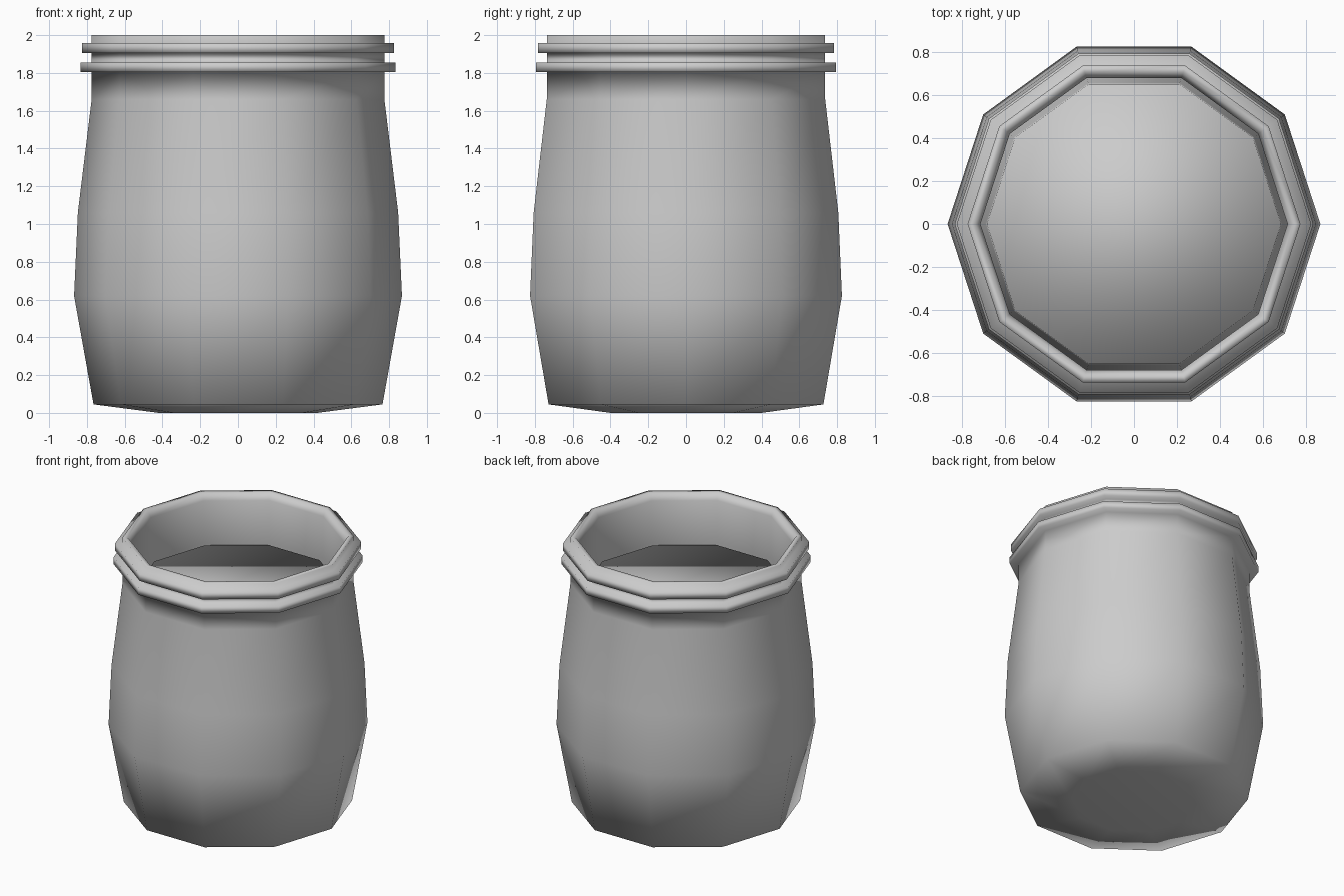
import bpy, bmesh, math

if "Cube" in bpy.data.objects:
    bpy.data.objects.remove(bpy.data.objects["Cube"])

SIDES = 10


def lathe(name, profile):
    """Spin a (radius, z) profile into a low-poly solid, capping both ends."""
    bm = bmesh.new()
    rings = []
    for r, z in profile:
        rings.append([bm.verts.new((r * math.cos(2 * math.pi * i / SIDES),
                                    r * math.sin(2 * math.pi * i / SIDES), z))
                      for i in range(SIDES)])
    for a, b in zip(rings, rings[1:]):
        for i in range(SIDES):
            j = (i + 1) % SIDES
            bm.faces.new((a[i], a[j], b[j], b[i]))
    bm.faces.new(rings[0][::-1])
    bm.faces.new(rings[-1])
    bmesh.ops.recalc_face_normals(bm, faces=bm.faces)
    for f in bm.faces:
        f.smooth = True
    mesh = bpy.data.meshes.new(name)
    bm.to_mesh(mesh)
    bm.free()
    obj = bpy.data.objects.new(name, mesh)
    bpy.context.collection.objects.link(obj)
    return obj


NECK = 0.775


def collar(radius, z0, z1):
    """Profile points of one raised ring on the neck."""
    return [(NECK, z0), (radius, z0), (radius, z1), (NECK, z1)]


# Jar: outside from base to rim, then back down the inner wall to the floor
body = [(0.42, 0.0), (0.765, 0.045), (0.868, 0.62), (0.848, 1.06), (NECK, 1.66)]
rim = [(NECK, 2.0), (0.74, 2.0)]
inside = [(0.715, 1.95), (0.715, 1.64), (0.80, 1.05), (0.82, 0.62), (0.72, 0.09)]
lathe("jar", body + collar(0.835, 1.805, 1.855) + collar(0.825, 1.905, 1.957)
      + rim + inside)

# Contents: solid filling just inside the wall, flat on top
lathe("contents", [(0.69, 0.11), (0.79, 0.62), (0.77, 1.05), (0.69, 1.60), (0.685, 1.635)])
